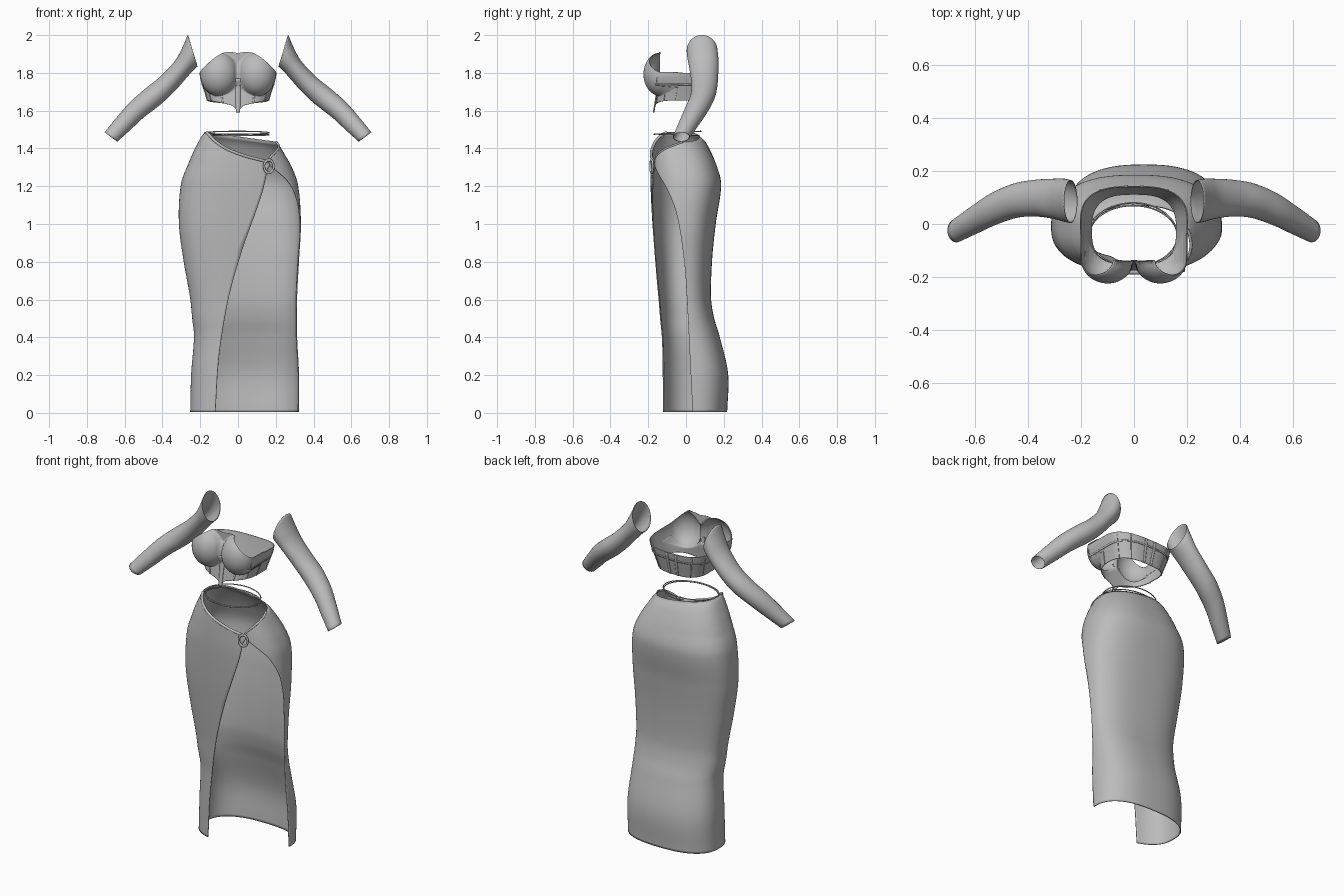
import bpy
import math
from math import sin, cos, pi
from mathutils import Vector

if "Cube" in bpy.data.objects:
    bpy.data.objects.remove(bpy.data.objects["Cube"])

GREY = (0.5, 0.5, 0.5, 1)
cloth = bpy.data.materials.new("grey cloth")
cloth.use_nodes = True
cloth.diffuse_color = GREY
bsdf = next(n for n in cloth.node_tree.nodes if n.type == 'BSDF_PRINCIPLED')
bsdf.inputs["Base Color"].default_value = GREY
bsdf.inputs["Roughness"].default_value = 0.7


def smooth_at(table, t, col=1):
    """Smooth interpolation of one column of a table sorted by its first column."""
    if t <= table[0][0]:
        return table[0][col]
    if t >= table[-1][0]:
        return table[-1][col]
    i = max(k for k in range(len(table) - 1) if table[k][0] <= t)

    def slope(k):
        a, b = table[max(k - 1, 0)], table[min(k + 1, len(table) - 1)]
        return (b[col] - a[col]) / (b[0] - a[0])
    p, q = table[i], table[i + 1]
    h = q[0] - p[0]
    s = (t - p[0]) / h
    return ((1 + 2 * s) * (1 - s) ** 2 * p[col] + s * (1 - s) ** 2 * h * slope(i)
            + s * s * (3 - 2 * s) * q[col] - s * s * (1 - s) * h * slope(i + 1))


def power(v, e):
    return math.copysign(abs(v) ** e, v)


def sheet(name, func, nu, nv, thick=0, closed=False):
    """Grid surface from func(u, v), both 0 to 1."""
    cols = nu if closed else nu + 1
    verts = [func(i / nu, j / nv) for j in range(nv + 1) for i in range(cols)]
    faces = [(j * cols + i, j * cols + (i + 1) % cols,
              (j + 1) * cols + (i + 1) % cols, (j + 1) * cols + i)
             for j in range(nv) for i in range(nu)]
    mesh = bpy.data.meshes.new(name)
    mesh.from_pydata(verts, [], faces)
    obj = bpy.data.objects.new(name, mesh)
    bpy.context.collection.objects.link(obj)
    mesh.materials.append(cloth)
    mesh.shade_smooth()
    if thick:
        mod = obj.modifiers.new("thickness", 'SOLIDIFY')
        mod.thickness = thick
        mod.offset = 0
    return obj


def cord(name, points, radius, closed=False):
    """Round cord along a path."""
    curve = bpy.data.curves.new(name, 'CURVE')
    curve.dimensions = '3D'
    curve.bevel_depth = radius
    curve.bevel_resolution = 2
    curve.use_fill_caps = True
    spline = curve.splines.new('POLY')
    spline.points.add(len(points) - 1)
    for p, co in zip(spline.points, points):
        p.co = (*co, 1)
    spline.use_cyclic_u = closed
    spline.use_smooth = True
    curve.materials.append(cloth)
    obj = bpy.data.objects.new(name, curve)
    bpy.context.collection.objects.link(obj)


# Wrap skirt: height, left x, right x, front y, back y
SKIRT = [(0, -.25, .32, -.135, .215), (.2, -.245, .32, -.135, .22),
         (.4, -.23, .31, -.135, .175), (.5, -.24, .31, -.14, .145),
         (.6, -.25, .31, -.145, .13), (.8, -.285, .32, -.16, .135),
         (1, -.31, .33, -.175, .155), (1.2, -.3, .315, -.185, .183),
         (1.3, -.265, .28, -.185, .16), (1.4, -.2, .225, -.18, .105),
         (1.43, -.175, .205, -.17, .07)]
# Depth of the side edge and x of the wrap edge by height; they meet at the ring
SIDE_EDGE = [(0, .035), (.3, .02), (.6, .005), (.8, -.01), (1.05, -.05), (1.18, -.1),
             (1.28, -.155), (1.32, -.165), (1.36, -.15), (1.4, -.1), (1.43, -.02)]
WRAP_EDGE = [(0, -.12), (.3, -.1), (.6, -.05), (.85, .02), (1.15, .125), (1.28, .155),
             (1.32, .16), (1.345, .05), (1.37, -.05), (1.4, -.12), (1.43, -.165)]
TOP = 1.43


def skirt_point(u, v):
    z = TOP * v
    x0, x1, y0, y1 = (smooth_at(SKIRT, z, k) for k in (1, 2, 3, 4))
    cx, cy, rx, ry = (x0 + x1) / 2, (y0 + y1) / 2, (x1 - x0) / 2, (y1 - y0) / 2
    e = 0.8
    limit = lambda s: max(-1, min(1, power(s, 1 / e)))
    start = math.asin(limit((smooth_at(SIDE_EDGE, z) - cy) / ry))
    end = 2 * pi - math.acos(limit((smooth_at(WRAP_EDGE, z) - cx) / rx))
    t = start + (end - start) * u
    x = cx + rx * power(cos(t), e)
    lift = max(0, z - 1.3) / 0.13 * 0.05 * (0.19 - x) / 0.36
    return Vector((x, cy + ry * power(sin(t), e), z + lift + 0.005))


sheet("wrap_skirt", skirt_point, 110, 100, 0.006)
cord("waist_fold_front", [skirt_point(1, .925 + .075 * i / 30) for i in range(31)], 0.008)
cord("waist_fold_side", [skirt_point(0, .925 + .075 * i / 30) for i in range(31)], 0.006)

# Ring where the wrap meets
bpy.ops.mesh.primitive_torus_add(location=(.163, -.182, 1.305), rotation=(pi / 2, 0, .25),
                                 major_radius=.026, minor_radius=.006,
                                 major_segments=32, minor_segments=10)
ring = bpy.context.object
ring.name = "skirt_ring"
ring.scale.y = 1.3
ring.data.materials.append(cloth)
ring.data.shade_smooth()

# Thin waist strings
for name, depth, base, tilt in (("upper_string", .125, 1.483, .008),
                                ("lower_string", .115, 1.472, -.004)):
    cord(name, [(.167 * cos(a) - .003, -.045 + depth * sin(a), base + tilt * sin(a))
                for a in (2 * pi * i / 64 for i in range(64))], 0.003, True)

# Corset: height, half width, front y, back y
CORSET = [(1.59, .15, -.17, .1), (1.65, .16, -.16, .115),
          (1.8, .203, -.14, .145), (1.91, .205, -.14, .145)]
TOP_EDGE = [(0, 1.905), (.06, 1.91), (.12, 1.88), (.175, 1.83), (.203, 1.8)]
LOW_EDGE = [(0, 1.59), (.03, 1.622), (.08, 1.635), (.203, 1.655)]


def corset_edge(table, t, back):
    if sin(t) < 0:
        return smooth_at(table, .203 * abs(cos(t)) ** .7)
    return table[-1][1] + (back - table[-1][1]) * sin(t)


def corset_at(t, z):
    rx, y0, y1 = (smooth_at(CORSET, z, k) for k in (1, 2, 3))
    x = rx * power(cos(t), .7)
    y = (y0 + y1) / 2 + (y1 - y0) / 2 * power(sin(t), .7)
    # rounded cups swell out of the front
    r = 1 - ((abs(x) - .1) / .1) ** 2 - ((z - 1.793) / .115) ** 2
    if r > 0 and sin(t) < 0:
        y = min(y, -.13 - .093 * math.sqrt(r))
    return Vector((x, y, z))


def corset_point(u, v):
    t = 2 * pi * u
    low, high = corset_edge(LOW_EDGE, t, 1.64), corset_edge(TOP_EDGE, t, 1.78)
    return corset_at(t, low + (high - low) * v)


sheet("corset", corset_point, 200, 60, 0.004, True)


# Corset boning and seam tape, laid just over the cloth
def tape(name, t0, t1, z0, z1, nu, nv):
    def point(u, v):
        p = corset_at(t0 + (t1 - t0) * u, z0 + (z1 - z0) * v)
        out = Vector((p.x, p.y + .01, 0)).normalized()
        return p + out * 0.003
    sheet(name, point, nu, nv, 0.005)


for i, deg in enumerate((-90, -68, -112, -35, -145, -8, 188, 25, 155, 58, 122, 86, 94)):
    t = math.radians(deg)
    low = corset_edge(LOW_EDGE, t, 1.64)
    high = 1.77 if deg == -90 else 1.685 if sin(t) < -.5 else 1.775
    w = 0.025 if abs(cos(t)) < .8 else 0.008
    tape("boning_%d" % i, t - w, t + w, low, high, 2, 14)
tape("side_seam", -.3, pi + .3, 1.735, 1.743, 80, 1)

# Sleeves: upper outline x z, lower outline x z, middle y, half depth
SLEEVE = [(0, .265, 2, .215, 1.835, .085, .08), (1, .295, 1.93, .232, 1.82, .09, .08),
          (2, .335, 1.86, .265, 1.785, .095, .075), (3, .41, 1.78, .335, 1.705, .098, .068),
          (4, .49, 1.715, .41, 1.635, .088, .064), (5, .57, 1.645, .5, 1.565, .055, .06),
          (6, .64, 1.565, .57, 1.5, .015, .052), (7, .705, 1.485, .64, 1.437, -.025, .043)]


def add_sleeve(name, side):
    def point(u, v):
        tx, tz, bx, bz, y, depth = (smooth_at(SLEEVE, 7 * v, k) for k in range(1, 7))
        c, s = cos(2 * pi * u), sin(2 * pi * u)
        return Vector((side * ((tx + bx) / 2 + c * (tx - bx) / 2), y + depth * s,
                       (tz + bz) / 2 + c * (tz - bz) / 2))
    sheet(name, point, 40, 42, 0.003, True)


add_sleeve("left_sleeve", 1)
add_sleeve("right_sleeve", -1)
